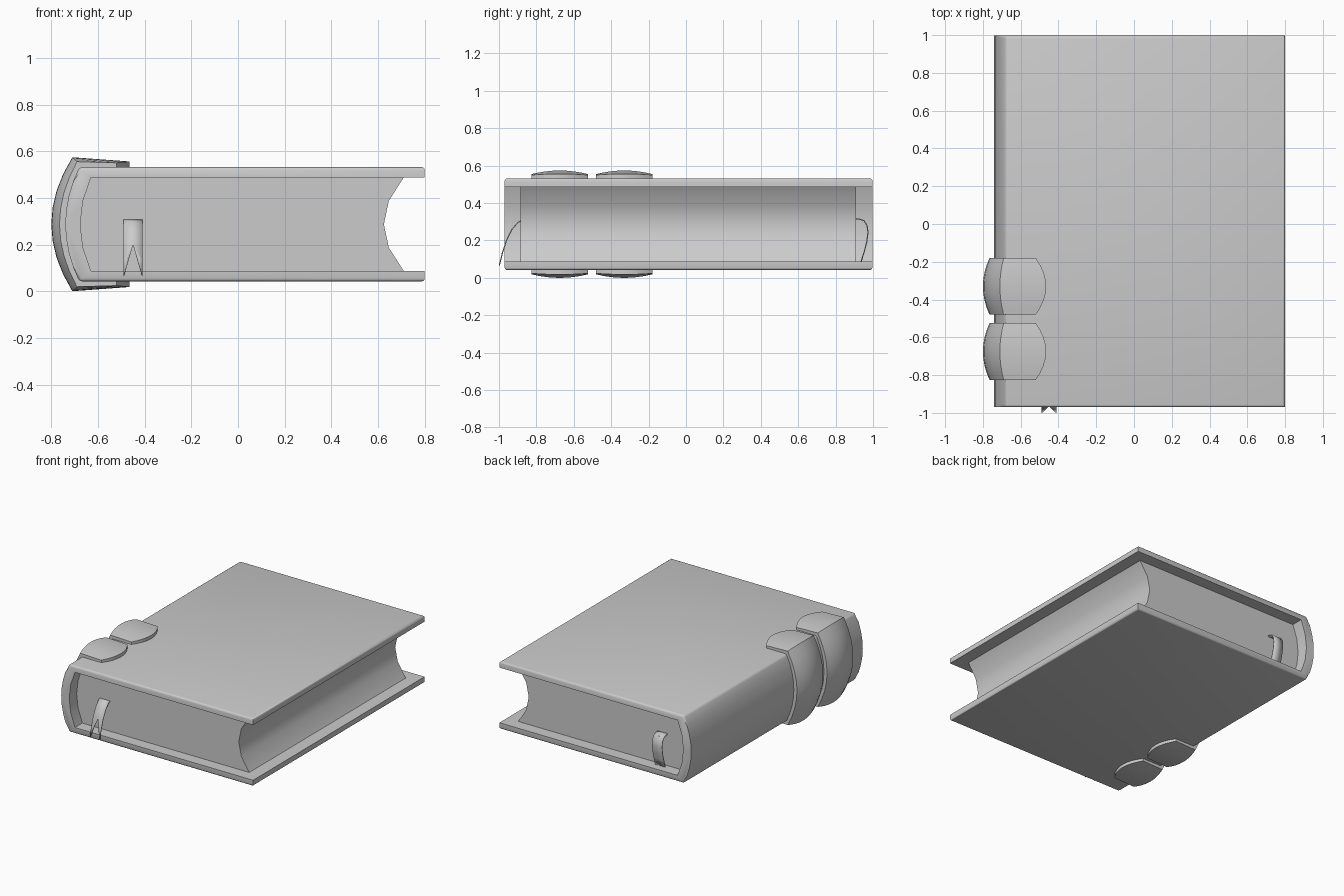
import bpy, bmesh

if "Cube" in bpy.data.objects:
    bpy.data.objects.remove(bpy.data.objects["Cube"])

ZC = 0.287  # mid height of the closed book


def finish(bm, name, angle=0.6):
    bmesh.ops.recalc_face_normals(bm, faces=bm.faces)
    me = bpy.data.meshes.new(name)
    bm.to_mesh(me)
    bm.free()
    ob = bpy.data.objects.new(name, me)
    bpy.context.collection.objects.link(ob)
    bpy.ops.object.select_all(action='DESELECT')
    bpy.context.view_layer.objects.active = ob
    ob.select_set(True)
    bpy.ops.object.shade_smooth_by_angle(angle=angle)
    return ob


def arc(x_mid, x_end, half, n):
    """Shallow curve in (x, z) from the top corner to the bottom corner."""
    ts = [1 - 2 * i / n for i in range(n + 1)]
    return [(x_mid + (x_end - x_mid) * t * t, ZC + half * t) for t in ts]


def loft(stations):
    """Skin closed (x, z) sections placed at increasing y, with end caps."""
    bm = bmesh.new()
    rings = [[bm.verts.new((x, y, z)) for x, z in pts] for y, pts in stations]
    n = len(rings[0])
    for a, b in zip(rings, rings[1:]):
        for i in range(n):
            j = (i + 1) % n
            bm.faces.new((a[i], a[j], b[j], b[i]))
    bm.faces.new(rings[0])
    bm.faces.new(rings[-1])
    return bm, rings


# Cover: C-shaped section with a rounded spine, outer rims softened
outer = [(0.8, ZC + 0.245)] + arc(-0.74, -0.68, 0.245, 8) + [(0.8, ZC - 0.245)]
inner = [(0.8, ZC + 0.2)] + arc(-0.676, -0.63, 0.2, 4) + [(0.8, ZC - 0.2)]
section = outer + inner[::-1]
bm, rings = loft([(-0.97, section), (0.997, section)])
last = len(outer) - 1
rim = [bm.edges.get((r[i], r[i + 1])) for r in rings for i in range(last)]
rim += [bm.edges.get((rings[0][i], rings[1][i])) for i in (0, 1, last - 1, last)]
bmesh.ops.bevel(bm, geom=rim, offset=0.014, segments=3, profile=0.5,
                affect='EDGES', clamp_overlap=True)
finish(bm, "cover")

# Page block: rounded at the spine, hollow at the fore edge
pages = arc(-0.676, -0.63, 0.2, 4) + arc(0.625, 0.71, 0.2, 4)[::-1]
bm, _ = loft([(-0.885, pages), (0.91, pages)])
finish(bm, "page_block")


# Spine bands: crowned straps wrapped around the spine
def band_section(c):
    tip = -0.52 + 0.055 * c
    tip_h = 0.263 + 0.006 * c
    out = arc(-0.765 - 0.035 * c, -0.69 - 0.02 * c, 0.268 + 0.019 * c, 8)
    back = arc(-0.73, -0.67, 0.24, 8)
    return ([(tip, ZC + tip_h)] + out + [(tip, ZC - tip_h), (tip, ZC - 0.24)]
            + back[::-1] + [(tip, ZC + 0.24)])


for i, yc in enumerate((-0.675, -0.33)):
    ts = [k / 4 for k in range(-4, 5)]
    bm, _ = loft([(yc + 0.15 * t, band_section(1 - t * t)) for t in ts])
    finish(bm, f"spine_band_{i + 1}")


# Ribbon bookmark: thin strip; 'gap' opens the notch at its loose end
def ribbon(name, path):
    bm = bmesh.new()
    for s in (-1, 1):
        rows = [[bm.verts.new((-0.45 + s * w, y, z)) for w in (gap, 0.04)]
                for y, z, gap in path]
        for a, b in zip(rows, rows[1:]):
            bm.faces.new((a[0], a[1], b[1], b[0]))
    bmesh.ops.remove_doubles(bm, verts=bm.verts, dist=0.0005)
    ob = finish(bm, name)
    mod = ob.modifiers.new("thickness", 'SOLIDIFY')
    mod.thickness = 0.006
    mod.offset = 0


ribbon("ribbon_front", [(-0.875, 0.309, 0), (-0.9, 0.295, 0), (-0.93, 0.26, 0),
                        (-0.96, 0.2, 0), (-0.98, 0.14, 0.017), (-0.998, 0.066, 0.038)])
ribbon("ribbon_back", [(0.9, 0.317, 0), (0.925, 0.315, 0), (0.952, 0.306, 0),
                       (0.968, 0.28, 0), (0.973, 0.245, 0), (0.966, 0.19, 0),
                       (0.953, 0.14, 0), (0.936, 0.086, 0)])
